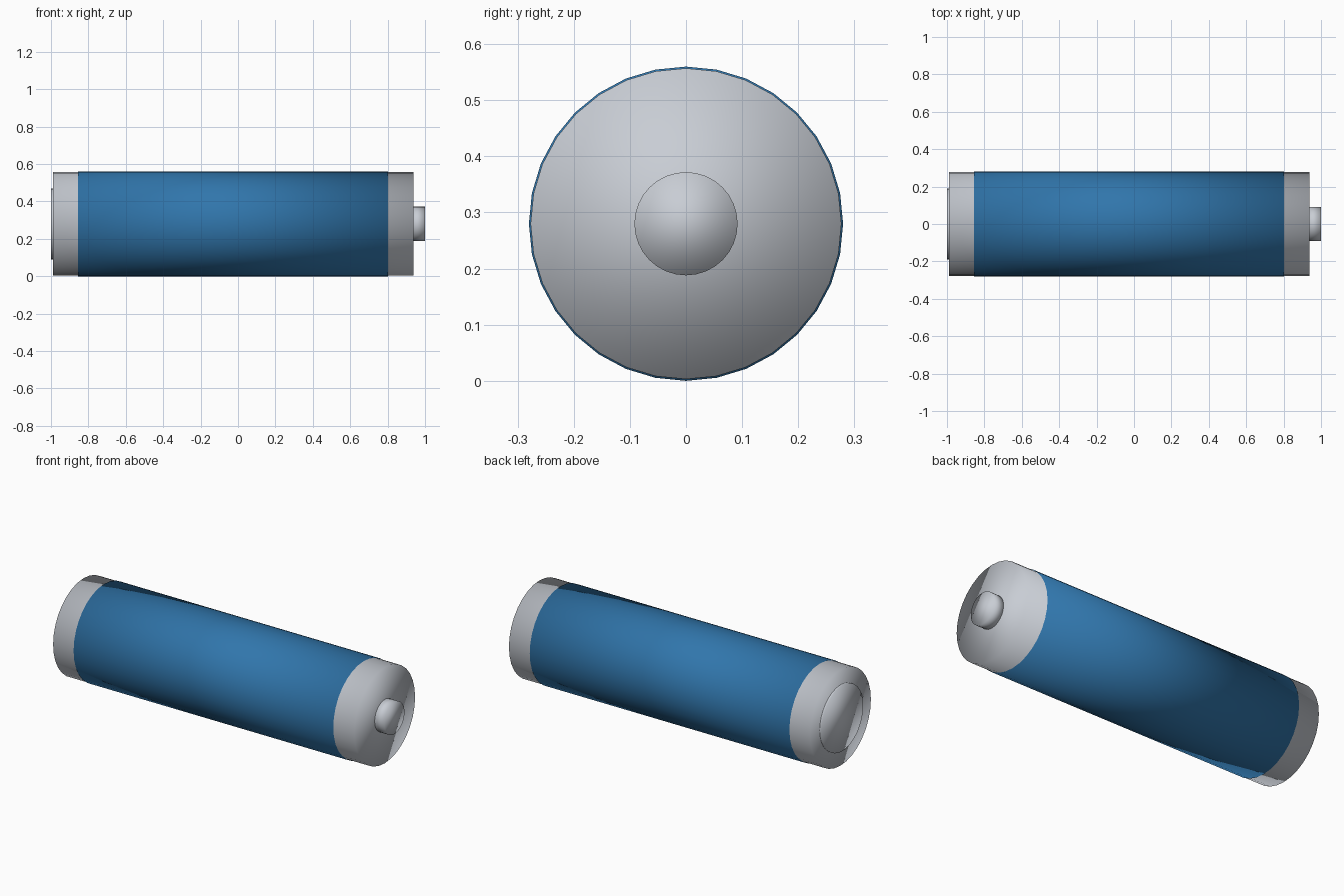
import bpy
import math

if "Cube" in bpy.data.objects:
    bpy.data.objects.remove(bpy.data.objects["Cube"], do_unlink=True)

AXIS_HEIGHT = 0.28


def make_material(name, colour, metallic=0.0):
    mat = bpy.data.materials.new(name)
    mat.use_nodes = True
    mat.diffuse_color = (*colour, 1)
    bsdf = mat.node_tree.nodes["Principled BSDF"]
    bsdf.inputs["Base Color"].default_value = (*colour, 1)
    return mat


def cylinder_along_x(name, x_start, x_end, radius, mat):
    """Smooth 32-sided cylinder lying along x."""
    bpy.ops.mesh.primitive_cylinder_add(
        vertices=32, radius=radius, depth=x_end - x_start,
        location=((x_start + x_end) / 2, 0, AXIS_HEIGHT),
        rotation=(0, math.pi / 2, 0))
    obj = bpy.context.object
    obj.name = name
    obj.data.materials.append(mat)
    bpy.ops.object.shade_smooth()
    return obj


steel = make_material("steel grey", (0.58, 0.61, 0.66))
blue = make_material("label blue", (0.03, 0.18, 0.41))

# Metal can, visible at both ends
cylinder_along_x("can", -0.988, 0.938, 0.277, steel)
# Coloured wrapper around the can
cylinder_along_x("label", -0.855, 0.803, 0.28, blue)
# Contacts: raised button and flat disc
cylinder_along_x("positive_button", 0.92, 1.0, 0.092, steel)
cylinder_along_x("negative_disc", -1.0, -0.97, 0.19, steel)
